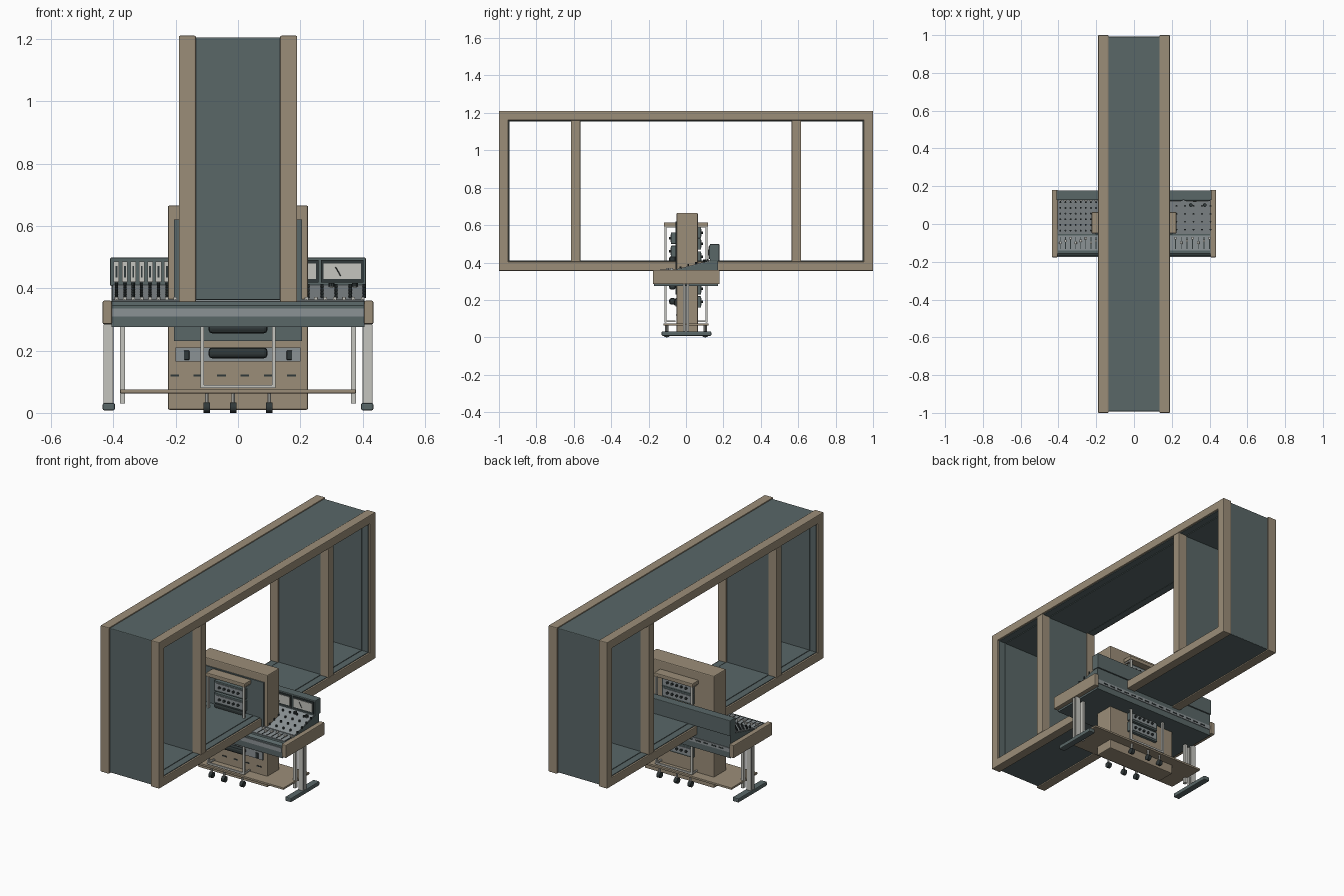
import bpy, bmesh
from mathutils import Vector, Matrix

cube = bpy.data.objects.get("Cube")
if cube:
    bpy.data.objects.remove(cube)


def material(name, *rgb):
    mat = bpy.data.materials.new(name)
    mat.use_nodes = True
    mat.diffuse_color = (*rgb, 1)
    mat.node_tree.nodes["Principled BSDF"].inputs["Base Color"].default_value = (*rgb, 1)
    return mat


beige = material("beige trim", .33, .27, .19)
slate = material("slate panel", .10, .135, .137)
grey = material("panel grey", .26, .29, .30)
light = material("light metal", .56, .56, .52)
dark = material("dark fittings", .03, .04, .041)


def finish(name, bm, mat, bevel=0, smooth=False):
    bmesh.ops.recalc_face_normals(bm, faces=bm.faces)
    mesh = bpy.data.meshes.new(name)
    bm.to_mesh(mesh)
    bm.free()
    mesh.materials.append(mat)
    ob = bpy.data.objects.new(name, mesh)
    bpy.context.collection.objects.link(ob)
    if bevel:
        mod = ob.modifiers.new("soft edges", "BEVEL")
        mod.width, mod.segments = bevel, 2
    if smooth:
        bpy.ops.object.select_all(action="DESELECT")
        ob.select_set(True)
        bpy.context.view_layer.objects.active = ob
        bpy.ops.object.shade_smooth_by_angle()
    return ob


def boxes(name, mat, spans, bevel=0):
    """Each span is ((x low, x high), (y low, y high), (z low, z high))."""
    bm = bmesh.new()
    for span in spans:
        centre = Vector([sum(s) / 2 for s in span])
        size = Vector([s[1] - s[0] for s in span])
        bmesh.ops.create_cube(bm, size=1, matrix=Matrix.Translation(centre) @ Matrix.Diagonal(size).to_4x4())
    return finish(name, bm, mat, bevel)


def rods(name, mat, ends, radius, sides=10):
    bm = bmesh.new()
    for a, b in ends:
        a, b = Vector(a), Vector(b)
        turn = (b - a).to_track_quat("Z", "Y").to_matrix().to_4x4()
        bmesh.ops.create_cone(bm, cap_ends=True, segments=sides, radius1=radius, radius2=radius,
                              depth=(b - a).length, matrix=Matrix.Translation((a + b) / 2) @ turn)
    return finish(name, bm, mat, smooth=True)


def extrude_x(name, mat, profile, half):
    bm = bmesh.new()
    face = bm.faces.new([bm.verts.new((-half, y, z)) for y, z in profile])
    new = bmesh.ops.extrude_face_region(bm, geom=[face])["geom"]
    bmesh.ops.translate(bm, vec=(half * 2, 0, 0), verts=[v for v in new if isinstance(v, bmesh.types.BMVert)])
    return finish(name, bm, mat)


def both(low, high):
    """The same span on the negative and positive side."""
    return (-high, -low), (low, high)


def mid(centre, half):
    return centre - half, centre + half


# Large open surround: trim on both sides, panels between
low, top, bar = .355, 1.21, .05
full = (low, top)
trim = []
for x in both(.135, .19):
    trim += [(x, (-1, 1), z) for z in ((low, low + bar), (top - bar, top))]
    trim += [(x, y, full) for y in both(1 - bar, 1)]
    trim += [(x, y, (low + bar, top - bar)) for y in both(.565, .615)]
boxes("surround_trim", beige, trim, .004)
core = (-.137, .137)
boxes("surround_top_and_floor", slate,
      [(core, (-.99, .99), z) for z in ((low + .007, low + .055), (top - .055, top - .006))])
boxes("surround_end_panels", slate, [(core, y, (low + .007, top - .006)) for y in both(.945, .992)], .004)
boxes("surround_partitions", slate, [(core, y, (low + bar, top - bar)) for y in both(.57, .61)])
boxes("opening_liners", slate,
      [(x, y, (low + bar, top - bar)) for x in both(.14, .18) for y in both(.945, .951)]
      + [(x, (-.95, .95), z) for x in both(.14, .18) for z in (mid(low + bar, .004), mid(top - bar, .004))])

# Central cabinet
boxes("cabinet", beige, [((-.225, .225), (-.05, .063), (.01, .665))], .005)
boxes("cabinet_front_panel", slate, [((-.205, .205), (-.056, -.049), (.23, .62))])
boxes("cabinet_lower_panel", grey, [((-.2, .2), (-.057, -.049), (.165, .21))])
boxes("panel_latches", dark, [(mid(s * .165, .009), (-.063, -.05), (.17, .2)) for s in (-1, 1)], .003)
boxes("vent_slots", dark, [(mid(.075 * i + .022, .014), (-.053, -.049), (.117, .123)) for i in range(-3, 3)])
boxes("padded_bars", dark, [((-.095, .095), (-.09, -.055), z) for z in ((.175, .21), (.255, .285), (.4, .435))], .012)

# Light rail frames, hoods and instrument units on both faces of the cabinet
rails, hoods, units, strips, knobs = [], [], [], [], []
for s in (-1, 1):
    y = s * .11
    wall = s * .055
    for x in (-.115, .115):
        rails.append((mid(x, .006), mid(y, .005), (.08, .6)))
        rails += [(mid(x, .004), tuple(sorted((wall, y))), mid(z, .004)) for z in (.085, .3, .59)]
    rails.append(((-.115, .115), mid(y, .005), (.08, .09)))
    hoods.append(((-.125, .125), tuple(sorted((wall, s * .118))), (.592, .615)))
    levels = (.19, .26, .43, .5, .56) if s > 0 else (.46, .53)
    for z in levels:
        units.append(((-.1, .1), mid(s * .068, .012), mid(z, .03)))
        strips.append(((-.09, .09), mid(s * .081, .002), mid(z, .02)))
        knobs += [((i * .03, s * .08, z), (i * .03, s * .092, z)) for i in range(-2, 3)]
boxes("rail_frames", light, rails)
boxes("hoods", beige, hoods, .004)
boxes("instrument_units", slate, units, .002)
boxes("instrument_faces", grey, strips)
rods("instrument_knobs", dark, knobs, .007)

# Foot plate and casters
boxes("foot_plate", beige, [((-.378, .378), (-.12, .12), (.063, .075))], .002)
corners = [(x, y) for x in (-.1, .1) for y in (-.1, .1)] + [(-.015, -.105), (-.015, .105)]
rods("caster_stems", light, [((x, y, .025), (x, y, .065)) for x, y in corners], .006)
rods("caster_wheels", dark, [((x - .01, y, .017), (x + .01, y, .017)) for x, y in corners], .017, 14)

# Desk body, cheeks and stripes
extrude_x("desk_body", slate, [(-.17, .275), (-.17, .345), (-.155, .357), (-.055, .36),
                               (.13, .407), (.17, .407), (.17, .275)], .406)
boxes("desk_cheeks", beige, [(x, (-.177, .18), (.285, .36)) for x in both(.405, .434)], .004)
boxes("desk_stripes", grey, [((-.404, .404), y, (.31, .335)) for y in both(.168, .174)])
boxes("rear_slots", dark, [(mid(i * .05, .015), (.17, .176), (.319, .326)) for i in range(-7, 8)])

# Control surface plates
extrude_x("sloped_panel", grey, [(-.053, .36), (-.053, .364), (.128, .411), (.128, .406)], .402)
boxes("fader_panel", grey, [((-.402, .402), (-.14, -.06), (.355, .362))])


def slope(y):
    return .364 + (y + .053) * .26


faders = [-.39 + .027 * i for i in range(8)] + [.22 + .03 * i for i in range(7)]
boxes("fader_slots", dark, [(mid(x, .002), (-.132, -.068), (.361, .364)) for x in faders])
boxes("fader_caps", light, [(mid(x, .006), mid(-.1 + .012 * (i % 3), .007), (.362, .372))
                            for i, x in enumerate(faders)], .002)
boxes("channel_strips", light, [(mid(x, .004), (.118, .125), (.36, .413)) for x in faders[:8]])
spots = [(x, -.035 + .03 * j) for x in faders[:8] for j in range(6)]
spots += [(.225 + .045 * i, -.03 + .042 * j) for i in range(5) for j in range(4)]
rods("desk_knobs", dark, [((x, y, slope(y) - .002), (x, y, slope(y) + .01)) for x, y in spots], .005, 8)
posts = [(.3, .1), (.375, .1)]
rods("desk_posts", light, [((x, y, .38), (x, y, .41)) for x, y in posts], .006)
rods("desk_post_caps", dark, [((x, y, .405), (x, y, .417)) for x, y in posts], .01)

# Meter bridge
boxes("meter_bridge", slate, [((-.41, .41), (.127, .178), (.407, .498))], .003)
boxes("bridge_meters", light, [(mid(x, .009), (.121, .128), (.42, .485)) for x in faders[:8]])
boxes("meter_marks", dark, [(mid(x, .003), (.119, .122), (.435, .472)) for x in faders[:8]])
boxes("large_meter_bezels", dark, [(mid(x, .068), (.122, .128), (.418, .49)) for x in (.19, .335)])
boxes("large_meters", light, [(mid(x, .06), (.119, .123), (.43, .48)) for x in (.19, .335)])
rods("meter_needles", dark, [((x - .005, .118, .438), (x - .022, .118, .468)) for x in (.19, .335)], .0015, 6)

# Desk legs and feet
boxes("desk_legs", light, [(x, y, (.03, .285)) for x in both(.4, .432) for y in both(.004, .016)], .003)
boxes("inner_posts", light, [(x, (-.01, .01), (.03, .278)) for x in both(.362, .378)])
boxes("desk_feet", slate, [(x, (-.13, .135), (.008, .032)) for x in both(.395, .434)], .005)
